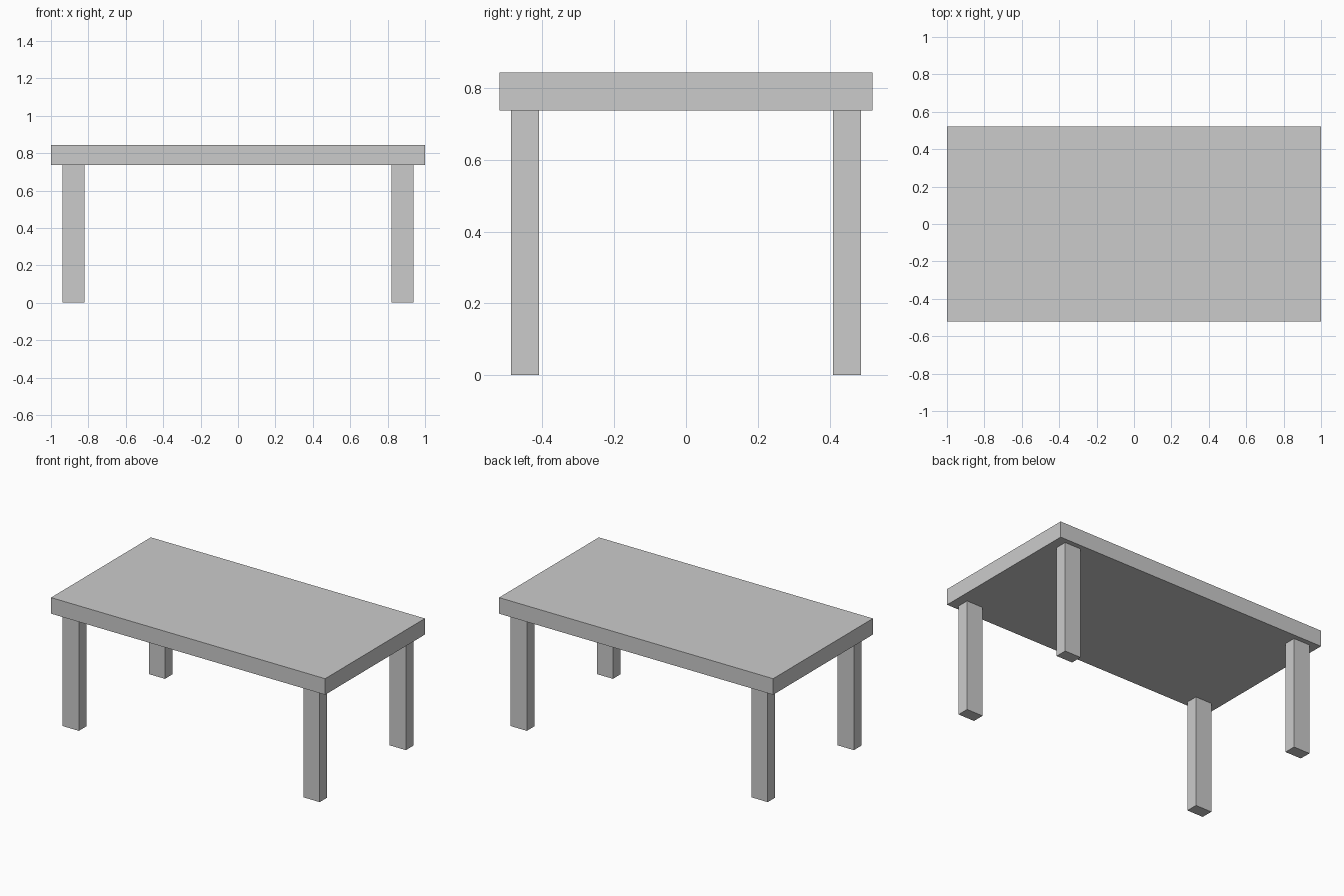
import bpy

if "Cube" in bpy.data.objects:
    bpy.data.objects.remove(bpy.data.objects["Cube"])


def box(name, x0, x1, y0, y1, z0, z1):
    bpy.ops.mesh.primitive_cube_add(
        size=1, location=((x0 + x1) / 2, (y0 + y1) / 2, (z0 + z1) / 2))
    ob = bpy.context.object
    ob.name = name
    ob.scale = (x1 - x0, y1 - y0, z1 - z0)
    bpy.ops.object.transform_apply(location=False, rotation=False, scale=True)
    return ob


UNDERSIDE = 0.737

# Thick rectangular top
box("table_top", -1, 1, -0.52, 0.52, UNDERSIDE, 0.843)

# Four legs, inset from the corners
for sx, side in ((-1, "left"), (1, "right")):
    for sy, end in ((-1, "front"), (1, "back")):
        xs = sorted((sx * 0.82, sx * 0.938))
        ys = sorted((sy * 0.41, sy * 0.488))
        box(f"{end}_{side}_leg", *xs, *ys, 0, UNDERSIDE)
